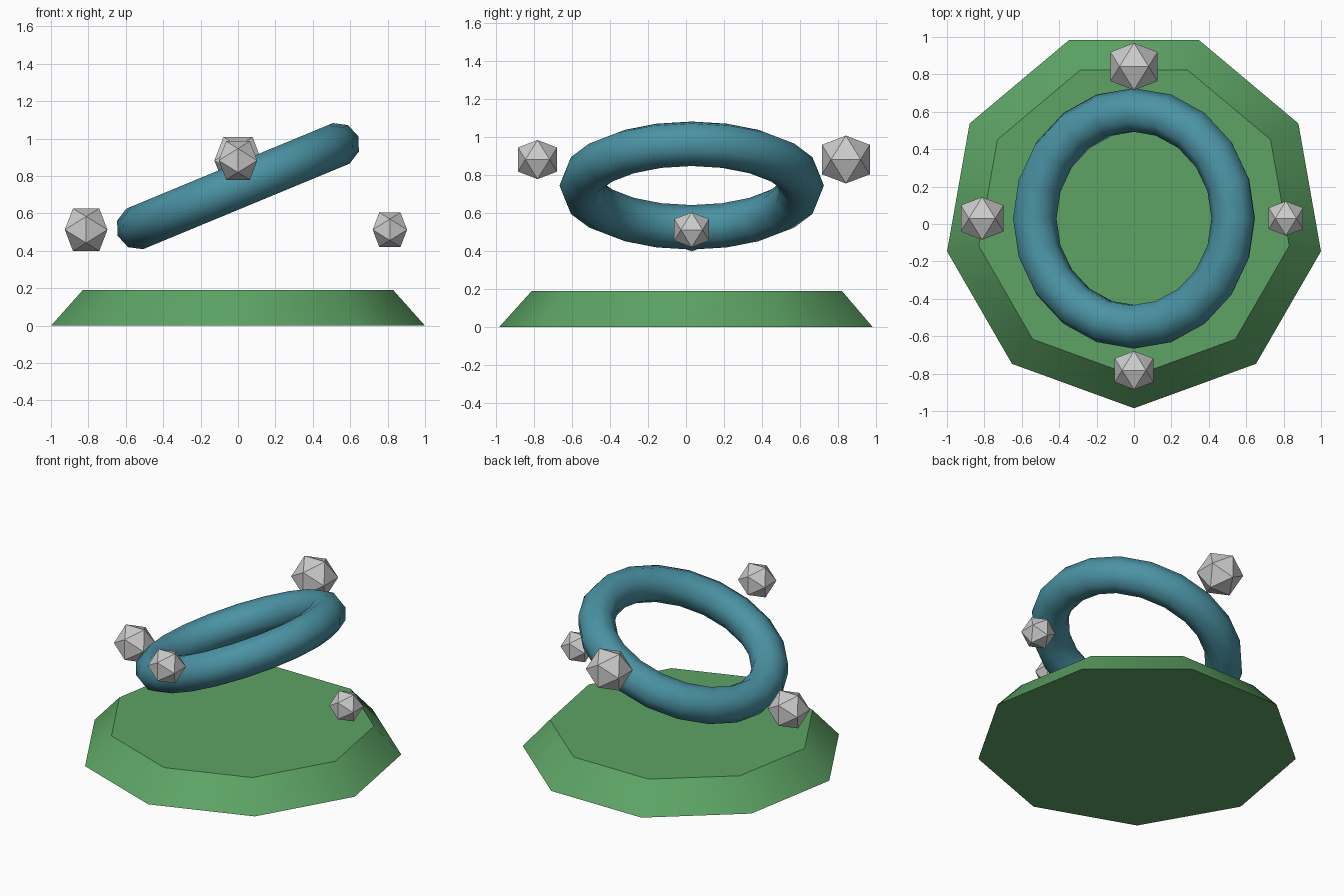
import bpy, bmesh
from math import sin, cos, pi, radians, sqrt

if "Cube" in bpy.data.objects:
    bpy.data.objects.remove(bpy.data.objects["Cube"])

CY = 0.03  # centre line of the whole model in y


def material(name, rgb):
    m = bpy.data.materials.new(name)
    m.diffuse_color = (*rgb, 1)
    m.use_nodes = True
    m.node_tree.nodes["Principled BSDF"].inputs["Base Color"].default_value = m.diffuse_color
    return m


def make_object(name, bm, location, mat=None):
    bmesh.ops.recalc_face_normals(bm, faces=bm.faces)
    mesh = bpy.data.meshes.new(name)
    bm.to_mesh(mesh)
    bm.free()
    ob = bpy.data.objects.new(name, mesh)
    ob.location = location
    bpy.context.collection.objects.link(ob)
    if mat:
        mesh.materials.append(mat)
    return ob


def shade_smooth(ob, angle):
    bpy.ops.object.select_all(action='DESELECT')
    ob.select_set(True)
    bpy.context.view_layer.objects.active = ob
    bpy.ops.object.shade_smooth_by_angle(angle=radians(angle))


# Nine-sided tapered base, one corner pointing to the front
def base(radius, top_radius, height, sides=9):
    bm = bmesh.new()
    rings = []
    for r, z in ((radius, 0), (top_radius, height)):
        angles = [-pi / 2 + 2 * pi * i / sides for i in range(sides)]
        rings.append([bm.verts.new((r * cos(a), r * sin(a), z)) for a in angles])
    low, high = rings
    bm.faces.new(low[::-1])
    bm.faces.new(high)
    for i in range(sides):
        j = (i + 1) % sides
        bm.faces.new((low[i], low[j], high[j], high[i]))
    return make_object("base", bm, (0, CY, 0), material("green", (0.11, 0.37, 0.13)))


# Tilted ring floating above the base
def ring(major, minor, around=20, section=9):
    bm = bmesh.new()
    loops = []
    for i in range(around):
        u = 2 * pi * i / around
        loop = []
        for k in range(section):
            v = 2 * pi * k / section
            r = major + minor * cos(v)
            loop.append(bm.verts.new((r * cos(u), r * sin(u), minor * sin(v))))
        loops.append(loop)
    for i in range(around):
        a, b = loops[i], loops[(i + 1) % around]
        for k in range(section):
            n = (k + 1) % section
            bm.faces.new((a[k], b[k], b[n], a[n]))
    ob = make_object("ring", bm, (0, CY, 0.746), material("teal", (0.07, 0.29, 0.37)))
    ob.rotation_euler.y = radians(-22.5)
    return ob


# Twenty-sided stone with edges aligned to the axes
def stone(name, location, half):
    bm = bmesh.new()
    a = half / ((1 + sqrt(5)) / 2)
    for s in (-1, 1):
        for t in (-1, 1):
            bm.verts.new((s * a, 0, t * half))
            bm.verts.new((0, s * half, t * a))
            bm.verts.new((s * half, t * a, 0))
    bmesh.ops.convex_hull(bm, input=bm.verts)
    return make_object(name, bm, location)


shade_smooth(base(1.015, 0.843, 0.19), 35)
shade_smooth(ring(0.577, 0.119), 180)

# Four stones orbiting the ring
ORBIT = 0.812
stone("left_stone", (-ORBIT, CY, 0.513), 0.114)
stone("right_stone", (ORBIT, CY, 0.513), 0.092)
stone("back_stone", (0, CY + ORBIT, 0.883), 0.126)
stone("front_stone", (0, CY - ORBIT, 0.883), 0.103)
